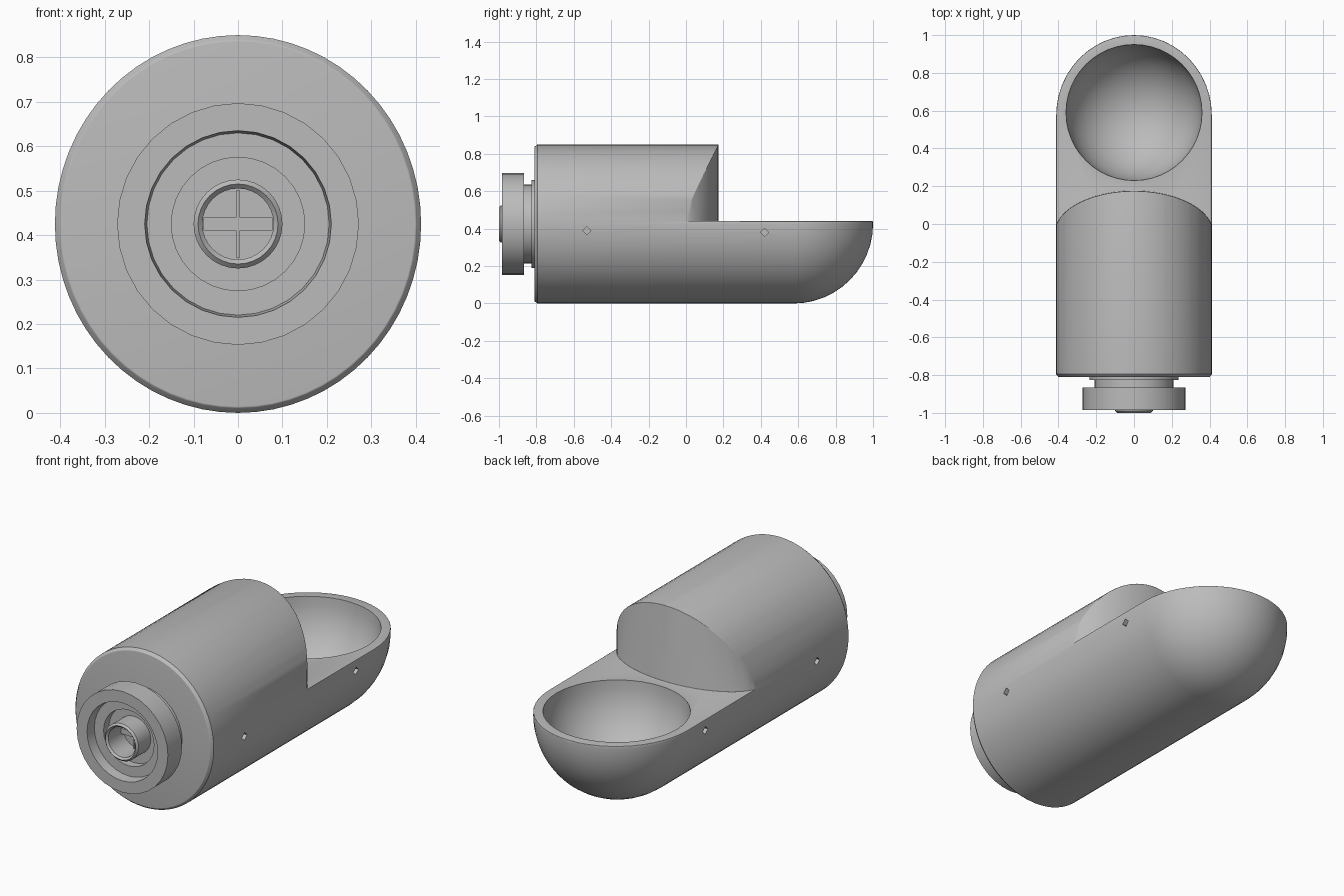
import bpy, bmesh, math
from mathutils import Matrix, Vector

cube = bpy.data.objects.get("Cube")
if cube:
    bpy.data.objects.remove(cube, do_unlink=True)

AXIS_Z, RX, RZ = 0.425, 0.412, 0.425

grey = bpy.data.materials.new("plain_grey")
grey.use_nodes = True
COLOUR = (0.5, 0.5, 0.5, 1)
grey.diffuse_color = COLOUR
grey.node_tree.nodes["Principled BSDF"].inputs["Base Color"].default_value = COLOUR


def make(name, bm):
    bmesh.ops.recalc_face_normals(bm, faces=bm.faces)
    mesh = bpy.data.meshes.new(name)
    bm.to_mesh(mesh)
    bm.free()
    mesh.materials.append(grey)
    ob = bpy.data.objects.new(name, mesh)
    bpy.context.collection.objects.link(ob)
    return ob


def select(ob):
    bpy.ops.object.select_all(action='DESELECT')
    ob.select_set(True)
    bpy.context.view_layer.objects.active = ob


def smooth(ob, degrees=35):
    select(ob)
    bpy.ops.object.shade_smooth_by_angle(angle=math.radians(degrees))


def lathe(name, profile, steps, sx=1.0):
    """Revolve (radius, y) points about the long axis of the model."""
    bm = bmesh.new()
    verts = [bm.verts.new((r, y, 0)) for r, y in profile]
    edges = [bm.edges.new(pair) for pair in zip(verts, verts[1:])]
    bmesh.ops.spin(bm, geom=verts + edges, cent=(0, 0, 0), axis=(0, 1, 0),
                   angle=math.tau, steps=steps, use_duplicate=False)
    bmesh.ops.remove_doubles(bm, verts=bm.verts, dist=0.0005)
    bmesh.ops.transform(bm, verts=bm.verts,
                        matrix=Matrix.Translation((0, 0, AXIS_Z)) @ Matrix.Diagonal((sx, 1, 1, 1)))
    return make(name, bm)


def apply_all(ob):
    select(ob)
    for mod in list(ob.modifiers):
        bpy.ops.object.modifier_apply(modifier=mod.name)


def cut(ob, cutter):
    mod = ob.modifiers.new("cut", 'BOOLEAN')
    mod.operation, mod.solver, mod.object = 'DIFFERENCE', 'EXACT', cutter
    apply_all(ob)
    bpy.data.objects.remove(cutter, do_unlink=True)


# Body: round barrel with a domed far end
dome = [(RZ * math.cos(a), 0.575 + RZ * math.sin(a))
        for a in (math.pi / 2 * i / 12 for i in range(13))]
body = lathe("body", [(0, -0.81), (RZ - 0.012, -0.81), (RZ, -0.795)] + dome, 64, RX / RZ)

# Step: the upper half ends in a bowed wall
bm = bmesh.new()
plan = [(-0.42 * math.cos(a), -0.05 + 0.225 * math.sin(a))
        for a in (math.pi * i / 24 for i in range(25))]
plan = [(-0.6, -0.05)] + plan + [(0.6, -0.05), (0.6, 1.2), (-0.6, 1.2)]
face = bm.faces.new([bm.verts.new((x, y, 0.44)) for x, y in plan])
top = bmesh.ops.extrude_face_region(bm, geom=[face])["geom"]
bmesh.ops.translate(bm, vec=(0, 0, 0.6),
                    verts=[v for v in top if isinstance(v, bmesh.types.BMVert)])
cut(body, make("step_cutter", bm))

# Soften the rim, the wall edge and the inner corner
bevel = body.modifiers.new("soft_edges", 'BEVEL')
bevel.width, bevel.segments = 0.03, 3
bevel.limit_method, bevel.angle_limit = 'ANGLE', math.radians(40)
apply_all(body)

# Bowl hollowed into the lower half
bm = bmesh.new()
bmesh.ops.create_uvsphere(bm, u_segments=48, v_segments=24, radius=0.36,
                          matrix=Matrix.Translation((0, 0.59, 0.44)))
cut(body, make("bowl_cutter", bm))

# Small diamond pin holes along both sides
for side in (-1, 1):
    for y, z in ((-0.53, 0.39), (0.42, 0.38)):
        bm = bmesh.new()
        bmesh.ops.create_cone(bm, cap_ends=True, segments=4, radius1=0.022, radius2=0.022, depth=0.1,
                              matrix=Matrix.Translation((side * 0.42, y, z)) @ Matrix.Rotation(math.pi / 2, 4, 'Y'))
        cut(body, make("pin_cutter", bm))
smooth(body)

# Connector: flange, neck and recessed cap with a central tube
connector = lathe("connector", [
    (0, -0.80), (0.235, -0.80), (0.235, -0.825), (0.21, -0.825), (0.21, -0.865),
    (0.272, -0.865), (0.272, -0.985), (0.21, -0.985), (0.205, -0.93), (0.15, -0.93),
    (0.15, -0.885), (0.10, -0.885), (0.10, -0.99), (0.09, -1.0), (0.08, -0.99),
    (0.08, -0.86), (0, -0.86)], 32)
smooth(connector)

# Crossbars inside the tube
for name, size in (("tube_crossbar", (0.155, 0.03, 0.03)), ("tube_divider", (0.008, 0.03, 0.15))):
    bm = bmesh.new()
    bmesh.ops.create_cube(bm, size=1)
    bmesh.ops.scale(bm, vec=Vector(size), verts=bm.verts)
    bmesh.ops.translate(bm, vec=(0, -0.87, AXIS_Z), verts=bm.verts)
    make(name, bm)
